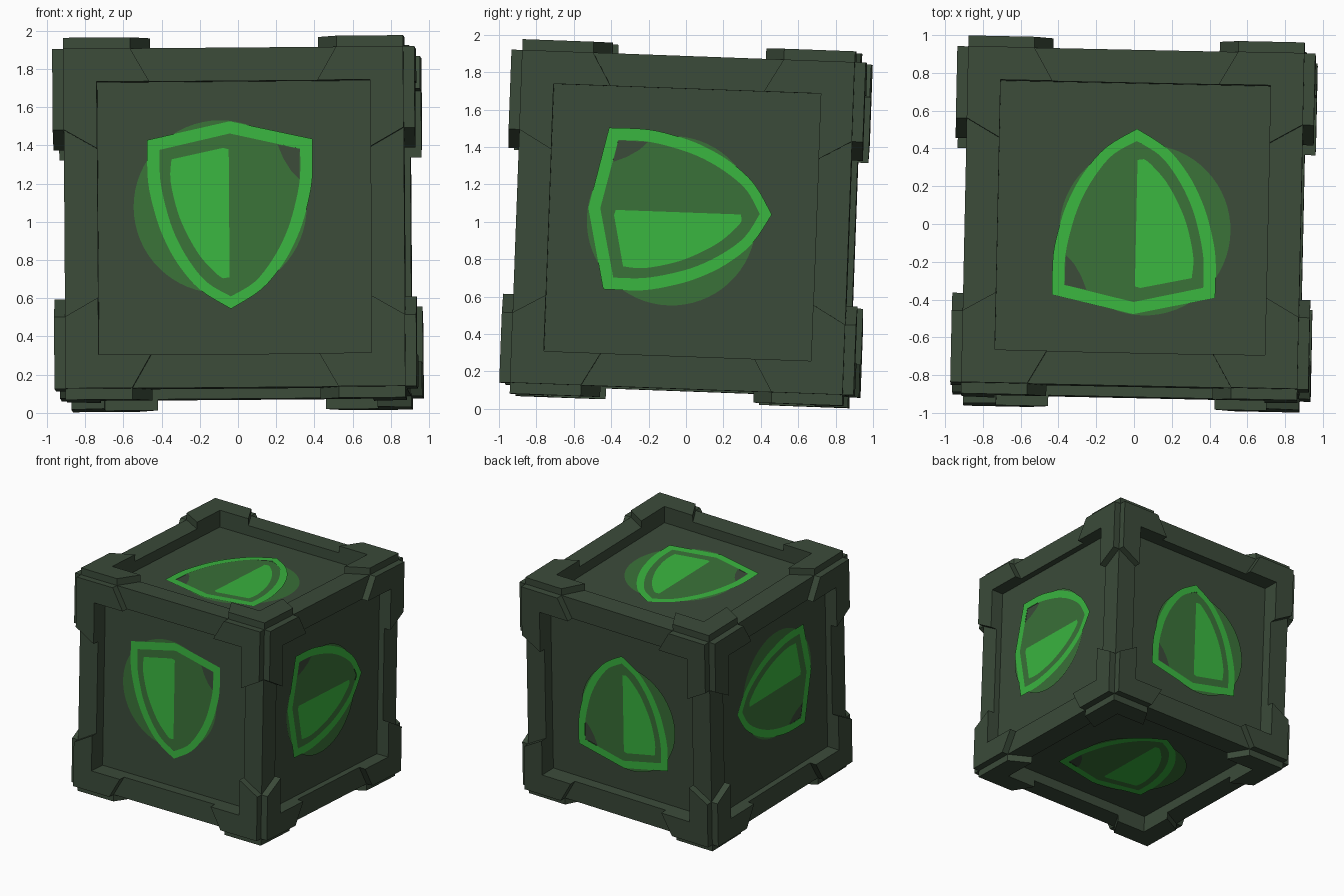
import bpy, bmesh, math
from mathutils import Vector, Matrix, Euler

if "Cube" in bpy.data.objects:
    bpy.data.objects.remove(bpy.data.objects["Cube"])

# The whole crate sits slightly rotated
POSE = Matrix.Translation((0, 0, 0.99)) @ Euler(
    (math.radians(-2.1), math.radians(-0.45), math.radians(-1.2))).to_matrix().to_4x4()

H = 0.89        # frame half size
OPEN = 0.715    # panel opening half size
PANEL = (0.838, 0.80, 0.805)    # recessed panel level on x, y and z faces
TOP = 0.948     # bracket outer level


def material(name, rgb):
    m = bpy.data.materials.new(name)
    m.diffuse_color = (*rgb, 1)
    m.use_nodes = True
    m.node_tree.nodes["Principled BSDF"].inputs["Base Color"].default_value = m.diffuse_color
    return m


DARK = material("dark olive", (0.043, 0.069, 0.041))
GREEN = material("bright green", (0.042, 0.46, 0.05))
DIM = material("dim green", (0.042, 0.165, 0.039))


def finish(bm, name, mat):
    me = bpy.data.meshes.new(name)
    bm.to_mesh(me)
    bm.free()
    me.materials.append(mat)
    ob = bpy.data.objects.new(name, me)
    bpy.context.collection.objects.link(ob)
    ob.matrix_world = POSE


# Crate body: cube with a recessed panel on every face
bm = bmesh.new()
bmesh.ops.create_cube(bm, size=2 * H)
sides = bm.faces[:]
bmesh.ops.inset_individual(bm, faces=sides, thickness=H - OPEN, use_even_offset=True)
for f in bmesh.ops.extrude_discrete_faces(bm, faces=sides)["faces"]:
    f.normal_update()
    n = f.normal.copy()
    level = sum(abs(c) * p for c, p in zip(n, PANEL))
    for v in f.verts:
        v.co -= n * (H - level)
bmesh.ops.recalc_face_normals(bm, faces=bm.faces[:])
finish(bm, "crate_body", DARK)

# Corner brackets: an L plate on each face at each corner
ARM = {(0, 1): 0.44, (0, -1): 0.44, (1, 1): 0.41, (1, -1): 0.41,
       (2, 1): 0.365, (2, -1): 0.415}
bm = bmesh.new()
for n in range(3):
    a, b = (n + 1) % 3, (n + 2) % 3
    for sn in (-1, 1):
        for sa in (-1, 1):
            for sb in (-1, 1):
                ea, eb = ARM[a, sa], ARM[b, sb]
                outline = [(H, H), (ea + 0.1, H), (ea, OPEN), (OPEN, OPEN),
                           (OPEN, eb), (H, eb + 0.1)]
                rings = []
                for level in (H - 0.01, TOP):
                    ring = []
                    for p, q in outline:
                        co = Vector()
                        co[n], co[a], co[b] = sn * level, sa * p, sb * q
                        ring.append(bm.verts.new(co))
                    rings.append(ring)
                lo, hi = rings
                bm.faces.new(lo)
                bm.faces.new(hi)
                for i in range(6):
                    j = (i + 1) % 6
                    bm.faces.new((lo[i], lo[j], hi[j], hi[i]))
bmesh.ops.recalc_face_normals(bm, faces=bm.faces[:])
finish(bm, "corner_brackets", DARK)

# Shield emblem outlines (half profiles, apex to tip)
OUTER = [(0, .507), (.432, .412), (.43, .2), (.395, .03), (.35, -.1),
         (.275, -.24), (.16, -.375), (0, -.475)]
INNER = [(0, .443), (.368, .36), (.365, .2), (.332, .04), (.288, -.09),
         (.218, -.22), (.125, -.335), (0, -.41)]
FILL = [(-.006, .36), (-.035, .368), (-.306, .31), (-.312, .2), (-.277, .04), (-.228, -.08),
        (-.158, -.2), (-.075, -.29), (-.04, -.315), (-.006, -.31)]
# Bare patch in one corner of the shield
PATCH = [(.25, .383), (.366, .36), (.364, .2), (.32, .245), (.28, .31)]


def smooth(pts, first, last, steps=4):
    """Round the run of points between two indices."""
    out = pts[:first]
    for i in range(first, last):
        p0, p1 = Vector(pts[max(i - 1, first)]), Vector(pts[i])
        p2, p3 = Vector(pts[i + 1]), Vector(pts[min(i + 2, last)])
        for s in range(steps):
            t = s / steps
            q = (p1 * 2 + (p2 - p0) * t + (p0 * 2 - p1 * 5 + p2 * 4 - p3) * t * t
                 + (p1 * 3 - p0 - p2 * 3 + p3) * t ** 3) / 2
            out.append((q.x, q.y))
    return out + pts[last:]


def whole(half):
    return half + [(-u, v) for u, v in reversed(half[1:-1])]


outer, inner = whole(smooth(OUTER, 1, 7)), whole(smooth(INNER, 1, 7))
fill_shape = smooth(FILL, 2, 8)
circle = [(-.053 + .453 * math.cos(i * math.tau / 64), .06 + .453 * math.sin(i * math.tau / 64))
          for i in range(64)]
X, Y, Z = Vector((1, 0, 0)), Vector((0, 1, 0)), Vector((0, 0, 1))
# (face normal, shield up direction, sideways offset, level)
FACES = [(-Y, Z, -.023, .803), (X, -Y, .06, .846), (Z, -Y, -.012, .808),
         (Y, -Z, .018, .812), (-X, -Y, -.06, .842), (-Z, -Y, 0, .825)]

disc, patch, ring, fill = (bmesh.new() for _ in range(4))


def plate(bm, pts, n, up, off, level):
    side = up.cross(n)
    f = bm.faces.new([bm.verts.new(n * level + side * (u + off) + up * v) for u, v in pts])
    f.normal_update()
    if f.normal.dot(n) < 0:
        f.normal_flip()


for n, up, off, level in FACES:
    plate(disc, circle, n, up, off, level)
    plate(disc, inner, n, up, off, level + 0.002)
    plate(patch, PATCH, n, up, off, level + 0.004)
    plate(fill, fill_shape, n, up, off, level + 0.005)
    for i in range(len(outer)):
        j = (i + 1) % len(outer)
        plate(ring, [outer[i], inner[i], inner[j], outer[j]], n, up, off, level + 0.005)
finish(disc, "emblem_glow_discs", DIM)
finish(patch, "shield_bare_patches", DARK)
finish(ring, "shield_outlines", GREEN)
finish(fill, "shield_half_fills", GREEN)
